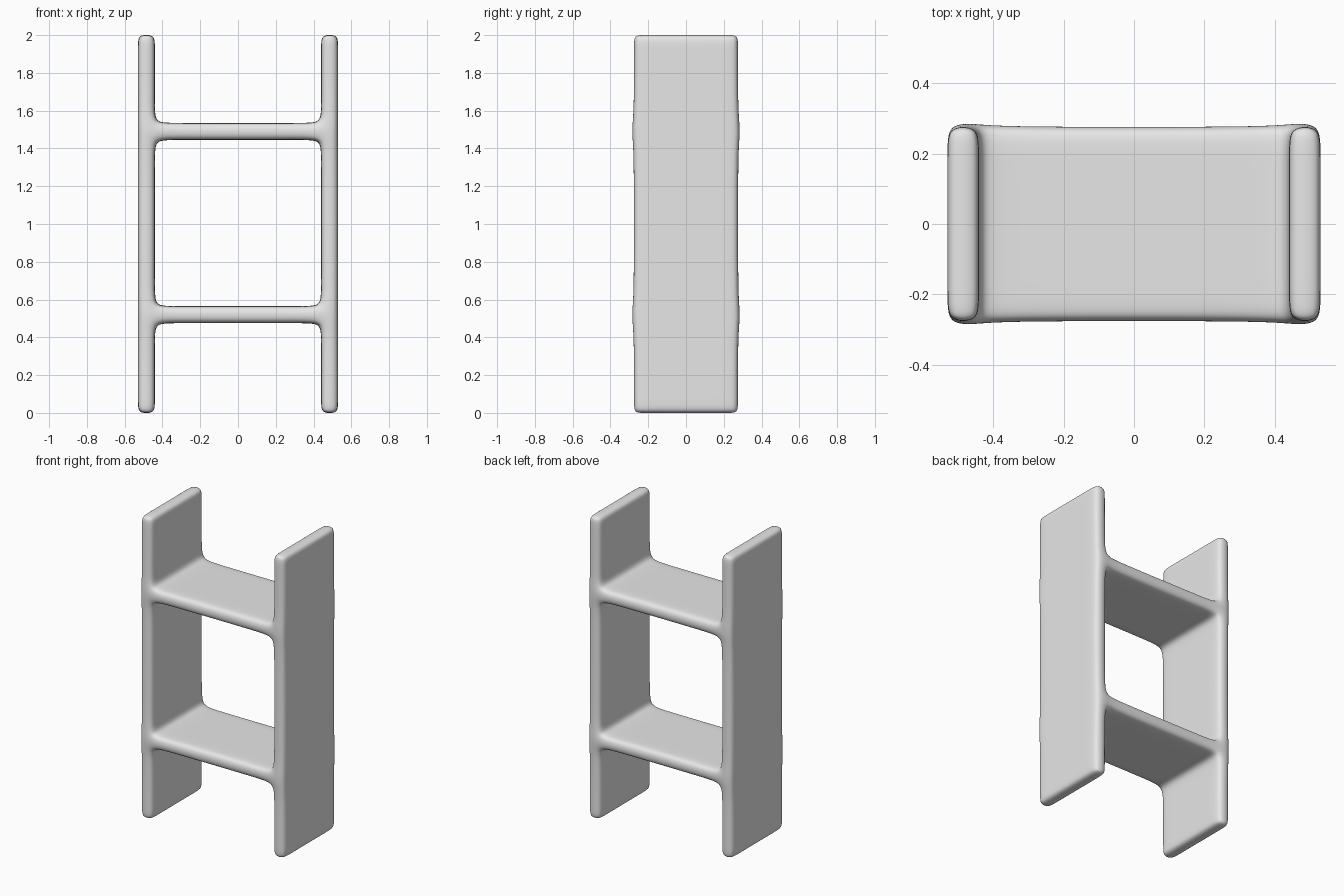
import bpy, bmesh
from itertools import product

cube = bpy.data.objects.get("Cube")
if cube:
    bpy.data.objects.remove(cube, do_unlink=True)

# Plain grey material
grey = bpy.data.materials.new("light grey")
grey.use_nodes = True
colour = (0.8, 0.8, 0.8, 1)
grey.diffuse_color = colour
grey.node_tree.nodes["Principled BSDF"].inputs["Base Color"].default_value = colour

# Cage lines: side boards, shelves and the support loops around them
DEPTH, LOOP, BULGE = 0.278, 0.21, 0.008
OUTER, INNER, FILLET = 0.53, 0.44, 0.09
shelf_z = [(0.475, 0.565), (1.445, 1.535)]
xs = [-OUTER, -INNER, FILLET - INNER, INNER - FILLET, INNER, OUTER]
ys = [-DEPTH, -LOOP, LOOP, DEPTH]
zs = [-0.003, 0.05]
for low, high in shelf_z:
    zs += [low - FILLET, low, high, high + FILLET]
zs += [1.95, 2.003]
lines = (xs, ys, zs)
shelf_rows = [zs.index(low) for low, high in shelf_z]
joint_z = [z for pair in shelf_z for z in pair]


def filled(cell):
    """True where a grid cell belongs to a side board or a shelf."""
    if any(not 0 <= c < len(line) - 1 for c, line in zip(cell, lines)):
        return False
    i, j, k = cell
    return i in (0, len(xs) - 2) or k in shelf_rows


bm = bmesh.new()
verts = {}


def vert(key):
    """Shared cage vertex, pushed out slightly where boards and shelves meet."""
    if key not in verts:
        x, y, z = (line[n] for line, n in zip(lines, key))
        if abs(x) >= INNER and z in joint_z and abs(y) == DEPTH:
            y += BULGE if y > 0 else -BULGE
        verts[key] = bm.verts.new((x, y, z))
    return verts[key]


# Skin every filled cell on the sides that face empty space
for cell in product(*(range(len(line) - 1) for line in lines)):
    if not filled(cell):
        continue
    for axis, side in product(range(3), (0, 1)):
        beside = list(cell)
        beside[axis] += 2 * side - 1
        if filled(beside):
            continue
        corners = []
        for a, b in ((0, 0), (1, 0), (1, 1), (0, 1)):
            key = list(cell)
            key[axis] += side
            key[(axis + 1) % 3] += a
            key[(axis + 2) % 3] += b
            corners.append(vert(tuple(key)))
        bm.faces.new(corners if side else corners[::-1])

for face in bm.faces:
    face.smooth = True
mesh = bpy.data.meshes.new("shelf_frame")
bm.to_mesh(mesh)
bm.free()
mesh.materials.append(grey)

# Rounded frame of two side boards and two shelves
frame = bpy.data.objects.new("shelf_frame", mesh)
bpy.context.collection.objects.link(frame)
rounding = frame.modifiers.new("rounding", 'SUBSURF')
rounding.levels = rounding.render_levels = 3
